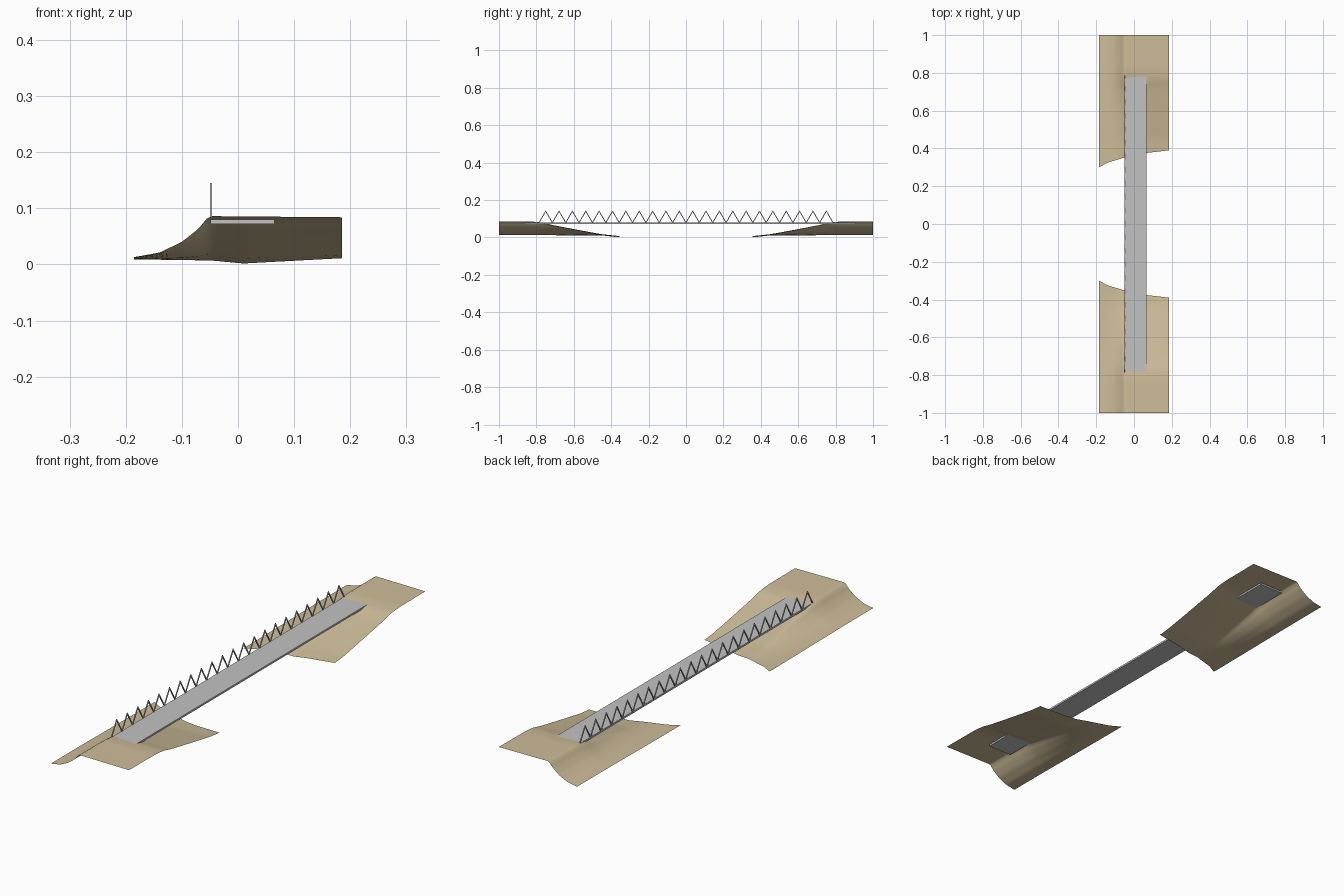
import bpy, bmesh

cube = bpy.data.objects.get("Cube")
if cube:
    bpy.data.objects.remove(cube, do_unlink=True)


def material(name, rgb):
    m = bpy.data.materials.new(name)
    m.use_nodes = True
    m.diffuse_color = (*rgb, 1)
    m.node_tree.nodes["Principled BSDF"].inputs["Base Color"].default_value = (*rgb, 1)
    return m


sand = material("sand", (0.62, 0.51, 0.32))
steel = material("light grey steel", (0.54, 0.54, 0.55))


def finish(bm, name, mat):
    mesh = bpy.data.meshes.new(name)
    bm.to_mesh(mesh)
    bm.free()
    mesh.materials.append(mat)
    obj = bpy.data.objects.new(name, mesh)
    bpy.context.collection.objects.link(obj)
    return obj


def lerp_table(points, t):
    """Piecewise linear lookup in a short list of (position, value)."""
    if t <= points[0][0]:
        return points[0][1]
    for (a, va), (b, vb) in zip(points, points[1:]):
        if t <= b:
            return va + (vb - va) * (t - a) / (b - a)
    return points[-1][1]


# Bank profiles: height across the top, height at the foot, foot line, ramp
CREST = [(-0.185, 0.013), (-0.14, 0.021), (-0.1, 0.04), (-0.07, 0.064),
         (-0.052, 0.086), (0.185, 0.084)]
FOOT = [(-0.185, 0.009), (-0.05, 0.007), (0.01, 0.0), (0.07, 0.002), (0.185, 0.007)]
FOOT_LINE = [(-0.185, 0.30), (-0.14, 0.325), (-0.05, 0.352), (0.065, 0.376), (0.185, 0.39)]
RAMP = [(0.35, 0.0), (0.45, 0.13), (0.6, 0.48), (0.72, 0.77), (0.765, 0.92),
        (0.82, 0.985), (1.0, 1.0)]


def bank(name, side, nx=40, ny=32):
    """Open sheet of ground that ramps up from the foot line to the end."""
    bm = bmesh.new()
    rows = []
    for i in range(nx + 1):
        x = -0.185 + 0.37 * i / nx
        start, low, high = (lerp_table(t, x) for t in (FOOT_LINE, FOOT, CREST))
        row = []
        for j in range(ny + 1):
            y = start + (1 - start) * j / ny
            z = low + (high - low) * lerp_table(RAMP, y)
            row.append(bm.verts.new((x, side * y, z)))
        rows.append(row)
    for a, b in zip(rows, rows[1:]):
        for j in range(ny):
            quad = [a[j], b[j], b[j + 1], a[j + 1]]
            bm.faces.new(quad if side > 0 else quad[::-1])
    for f in bm.faces:
        f.smooth = True
    return finish(bm, name, sand)


bank("front_bank", -1)
bank("back_bank", 1)

# Deck slab, its ends buried in the banks
bm = bmesh.new()
bmesh.ops.create_cube(bm, size=1)
bmesh.ops.scale(bm, vec=(0.114, 1.77, 0.008), verts=bm.verts)
bmesh.ops.translate(bm, vec=(0.008, 0.02, 0.076), verts=bm.verts)
finish(bm, "bridge_deck", steel)

# Zigzag railing along the right edge of the deck
TEETH, HALF, BAR = 22, 0.786, 0.009
bm = bmesh.new()
previous = None
for i in range(2 * TEETH + 1):
    y = -HALF + HALF * i / TEETH
    top = 0.145 if i % 2 else 0.084
    ring = [bm.verts.new((x, y, z)) for x, z in
            ((-0.05, top), (-0.05, top - BAR), (-0.0465, top - BAR), (-0.0465, top))]
    if previous:
        for k in range(4):
            n = (k + 1) % 4
            bm.faces.new((previous[k], previous[n], ring[n], ring[k]))
    else:
        bm.faces.new(ring)
    previous = ring
bm.faces.new(previous)
bmesh.ops.recalc_face_normals(bm, faces=bm.faces)
finish(bm, "zigzag_railing", steel)
